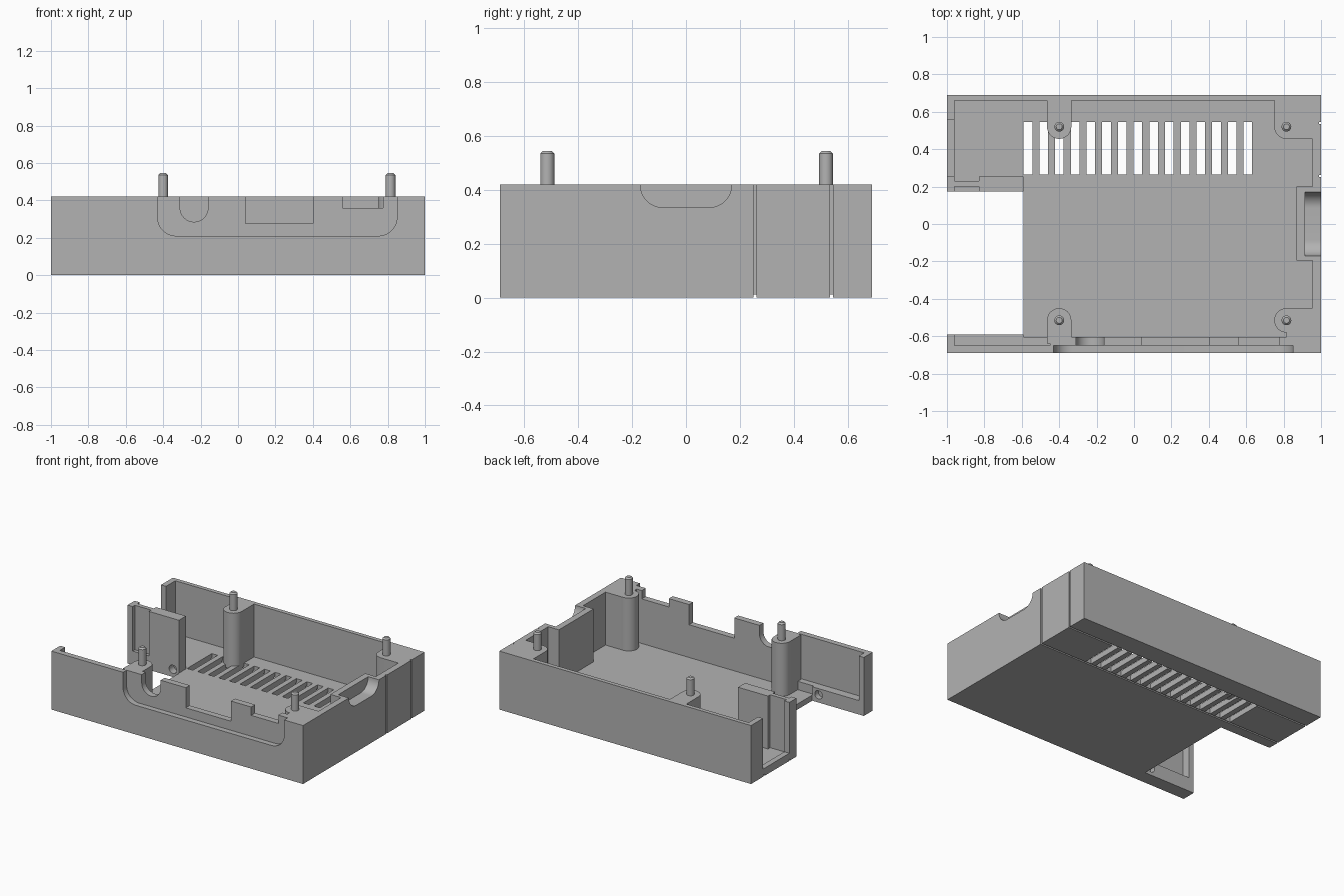
import bpy, bmesh, math
from mathutils import Matrix, Vector

if "Cube" in bpy.data.objects:
    bpy.data.objects.remove(bpy.data.objects["Cube"])

grey = bpy.data.materials.new("matte_grey")
grey.use_nodes = True
grey.diffuse_color = (0.45, 0.45, 0.45, 1)
grey.node_tree.nodes["Principled BSDF"].inputs["Base Color"].default_value = grey.diffuse_color

TOP, FLOOR = 0.42, 0.04


def finish(name, bm):
    bmesh.ops.recalc_face_normals(bm, faces=bm.faces)
    mesh = bpy.data.meshes.new(name)
    bm.to_mesh(mesh)
    bm.free()
    mesh.materials.append(grey)
    ob = bpy.data.objects.new(name, mesh)
    bpy.context.collection.objects.link(ob)
    return ob


def box(x0, x1, y0, y1, z0, z1, name="block"):
    bm = bmesh.new()
    size = Matrix.Diagonal((x1 - x0, y1 - y0, z1 - z0, 1))
    mid = Matrix.Translation(((x0 + x1) / 2, (y0 + y1) / 2, (z0 + z1) / 2))
    bmesh.ops.create_cube(bm, size=1, matrix=mid @ size)
    return finish(name, bm)


def rod(centre, radius, length, axis="Z", name="rod", chamfer=0):
    bm = bmesh.new()
    bmesh.ops.create_cone(bm, cap_ends=True, segments=32, radius1=radius, radius2=radius, depth=length)
    if chamfer:
        rim = [e for e in bm.edges if all(v.co.z > 0 for v in e.verts)]
        bmesh.ops.bevel(bm, geom=rim, offset=chamfer, segments=1, affect="EDGES")
    turn = Matrix.Rotation(math.pi / 2, 4, "X") if axis == "Y" else Matrix()
    bm.transform(Matrix.Translation(centre) @ turn)
    return finish(name, bm)


def u_prism(axis, a0, a1, bottom, radius, d0, d1):
    """Open-topped slot with rounded lower corners, running along x or y."""
    pts = [(a1, 1), (a0, 1)]
    for mid, start in ((a0 + radius, math.pi), (a1 - radius, 1.5 * math.pi)):
        for i in range(13):
            t = start + i * math.pi / 24
            p = (mid + radius * math.cos(t), bottom + radius + radius * math.sin(t))
            if (Vector(p) - Vector(pts[-1])).length > 1e-4:
                pts.append(p)
    bm = bmesh.new()
    place = (lambda a, z, d: (a, d, z)) if axis == "Y" else (lambda a, z, d: (d, a, z))
    face = bm.faces.new([bm.verts.new(place(a, z, d0)) for a, z in pts])
    out = bmesh.ops.extrude_face_region(bm, geom=[face])
    moved = [g for g in out["geom"] if isinstance(g, bmesh.types.BMVert)]
    bmesh.ops.translate(bm, verts=moved, vec=place(0, 0, d1 - d0))
    return finish("slot", bm)


def combine(target, parts, operation):
    for part in parts:
        mod = target.modifiers.new("combine", "BOOLEAN")
        mod.operation, mod.solver, mod.object = operation, "EXACT", part
        bpy.context.view_layer.objects.active = target
        bpy.ops.object.modifier_apply(modifier=mod.name)
        bpy.data.objects.remove(part)


# Tray with its main cavity, end notch and end compartment
tray = box(-1, 1, -0.69, 0.69, 0, TOP, "tray")
combine(tray, [
    box(-0.592, 0.955, -0.605, 0.66, FLOOR, 1),
    box(-1.1, -0.59, -0.59, 0.175, -1, 1),
    box(-0.96, -0.5, 0.255, 0.66, FLOOR, 1),
    box(-1.1, -0.95, 0.255, 0.555, 0.055, 1),
    box(-0.96, -0.83, 0.23, 0.3, FLOOR, 1),
    box(-0.96, -0.83, 0.1, 0.2, 0.1, 1),
    box(-0.96, -0.45, -0.65, -0.55, 0.1, 1),
], "DIFFERENCE")

# Row of floor vents
combine(tray, [box(-0.59 + i * 0.084, -0.544 + i * 0.084, 0.265, 0.545, -0.1, 0.1)
               for i in range(15)], "DIFFERENCE")

# Round bosses, their webs to the walls, and the thick block in the side wall
pins = [(x, y) for x in (-0.4, 0.815) for y in (-0.515, 0.52)]
half = (0.02 + TOP) / 2
combine(tray, [rod((x, y, half), 0.065, TOP - 0.02, name="boss") for x, y in pins], "UNION")
combine(tray, [
    box(-0.465, -0.335, 0.52, 0.67, 0.02, TOP),
    box(-0.465, -0.335, -0.64, -0.515, 0.02, TOP),
    box(0.75, 0.97, 0.52, 0.67, 0.02, TOP),
    box(0.815, 0.97, 0.455, 0.6, 0.02, TOP),
    box(0.815, 0.97, -0.64, -0.45, 0.02, TOP),
    box(0.87, 0.97, -0.195, 0.2, 0.02, TOP),
], "UNION")

# Front recess, front wall openings and the scoop in the side wall
combine(tray, [
    u_prism("Y", -0.43, 0.85, 0.21, 0.1, -0.8, -0.65),
    u_prism("Y", -0.31, -0.16, 0.285, 0.075, -0.7, -0.6),
    box(0.04, 0.4, -0.7, -0.6, 0.275, 1),
    box(0.56, 0.775, -0.7, -0.6, 0.36, 1),
    u_prism("X", -0.17, 0.17, 0.335, 0.085, 0.915, 1.1),
], "DIFFERENCE")

# Fine grooves under the floor and up the side wall
for y in (0.25, 0.534):
    combine(tray, [box(-1.1, 1.1, y, y + 0.012, -0.1, 0.012),
                   box(0.99, 1.1, y, y + 0.012, -0.1, 1)], "DIFFERENCE")

# Pivot holes on both sides of the notch
combine(tray, [rod((-0.64, y, 0.055), 0.03, 0.08, "Y") for y in (0.19, -0.59)], "DIFFERENCE")

# Locating pins with chamfered tips
parts = [tray]
for x, y in pins:
    side = "left" if x > 0 else "right"
    end = "front" if y < 0 else "back"
    parts.append(rod((x, y, 0.4725), 0.026, 0.145, name=f"pin_{end}_{side}", chamfer=0.01))

bpy.ops.object.select_all(action="DESELECT")
for ob in parts:
    ob.select_set(True)
bpy.context.view_layer.objects.active = tray
bpy.ops.object.shade_smooth_by_angle(angle=math.radians(30))
